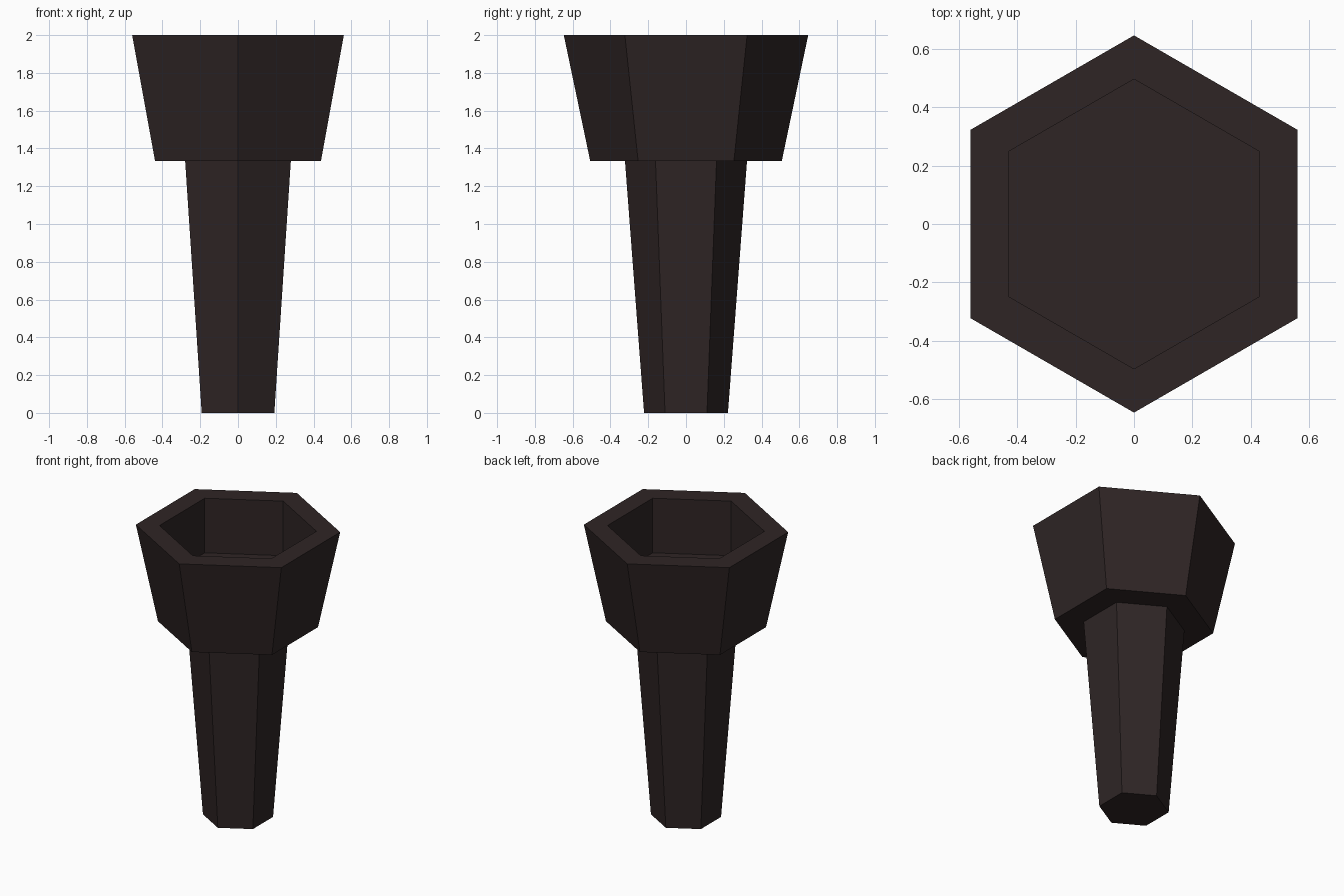
import bpy, bmesh, math

if "Cube" in bpy.data.objects:
    bpy.data.objects.remove(bpy.data.objects["Cube"])

wood = bpy.data.materials.new("dark brown")
wood.diffuse_color = (0.028, 0.0185, 0.0185, 1)
wood.use_nodes = True
wood.node_tree.nodes["Principled BSDF"].inputs["Base Color"].default_value = wood.diffuse_color


def hex_loft(name, profile):
    """Loft hexagonal rings (radius, z), corners on the y axis, ends capped."""
    bm = bmesh.new()
    rings = []
    for r, z in profile:
        angles = [math.pi / 2 + i * math.pi / 3 for i in range(6)]
        rings.append([bm.verts.new((r * math.cos(a), r * math.sin(a), z)) for a in angles])
    for a, b in zip(rings, rings[1:]):
        for i in range(6):
            j = (i + 1) % 6
            bm.faces.new((a[i], a[j], b[j], b[i]))
    bm.faces.new(rings[0][::-1])
    bm.faces.new(rings[-1])
    bmesh.ops.recalc_face_normals(bm, faces=bm.faces)
    me = bpy.data.meshes.new(name)
    bm.to_mesh(me)
    bm.free()
    me.materials.append(wood)
    ob = bpy.data.objects.new(name, me)
    bpy.context.collection.objects.link(ob)
    return ob


# tapered handle
hex_loft("handle", [(0.222, 0), (0.323, 1.333)])
# flared cup: outer wall, flat rim, straight inner wall, floor
hex_loft("cup", [(0.507, 1.333), (0.647, 2.0), (0.497, 2.0), (0.497, 1.62)])
